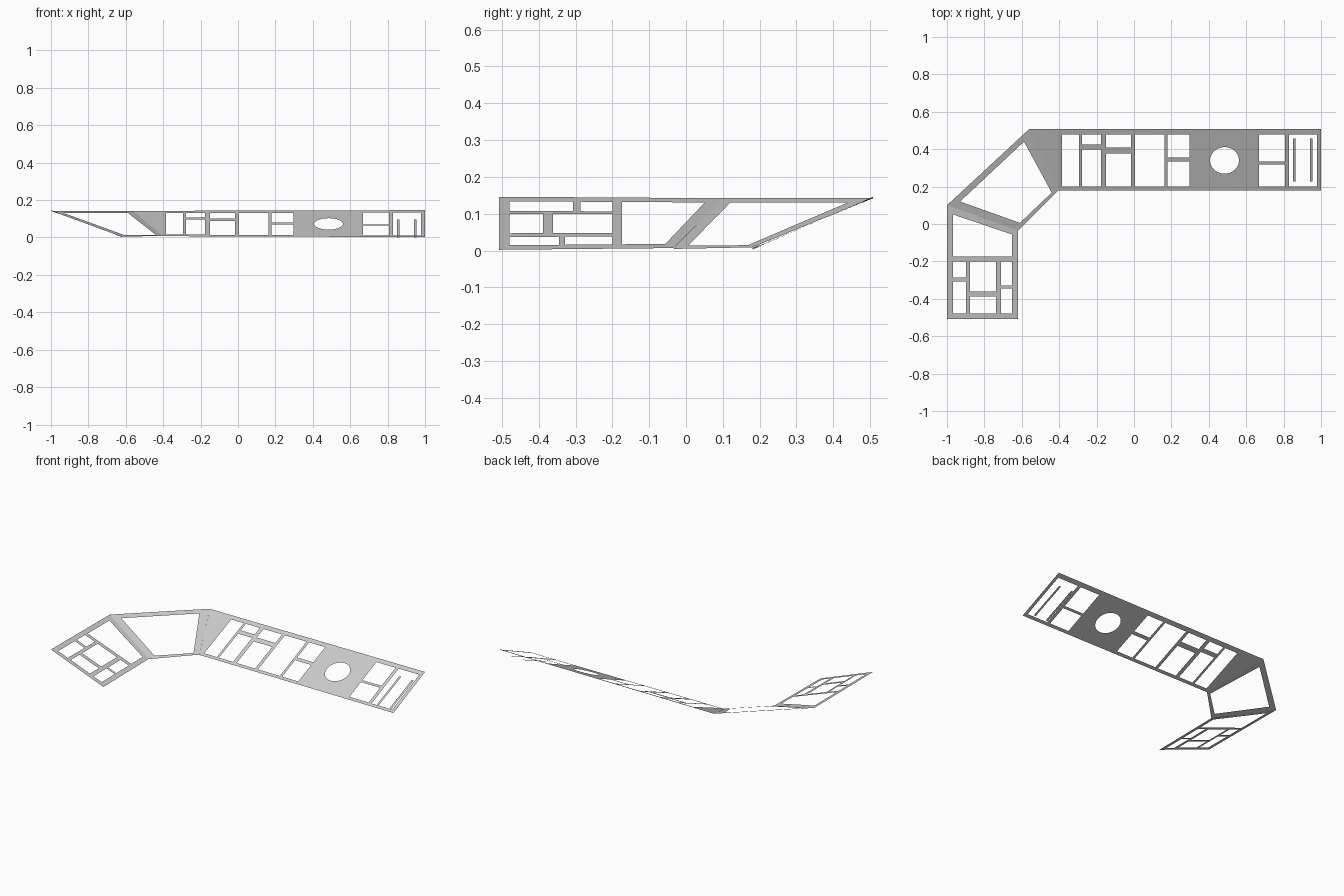
import bpy, bmesh, math

if "Cube" in bpy.data.objects:
    bpy.data.objects.remove(bpy.data.objects["Cube"])


def rect(x0, x1, y0, y1):
    return [(x0, y0), (x1, y0), (x1, y1), (x0, y1)]


def sheet(name, outline, holes, height):
    """Flat sheet with cut-outs; height(x, y) tilts it into place."""
    bm = bmesh.new()
    for loop in [outline] + holes:
        vs = [bm.verts.new((x, y, 0)) for x, y in loop]
        for a, b in zip(vs, vs[1:] + vs[:1]):
            bm.edges.new((a, b))
    bmesh.ops.triangle_fill(bm, use_beauty=True, edges=bm.edges[:], normal=(0, 0, 1))
    for f in bm.faces:
        f.normal_update()
        if f.normal.z < 0:
            f.normal_flip()
    for v in bm.verts:
        v.co.z = height(v.co.x, v.co.y)
    me = bpy.data.meshes.new(name)
    bm.to_mesh(me)
    bm.free()
    ob = bpy.data.objects.new(name, me)
    bpy.context.collection.objects.link(ob)
    return ob


LOW, HIGH = 0.007, 0.142      # front and back edge heights at the corner


def slope(t, far):
    """Height across a panel; the slope steepens slightly at the far end."""
    lo, hi = LOW - 0.005 * far, HIGH + 0.004 * far
    return lo + (hi - lo) * t


def right_z(x, y):
    return slope((y - 0.18) / 0.328, max(0, (x + 0.4) / 1.4))


def left_z(x, y):
    return slope((-0.62 - x) / 0.38, max(0, -y / 0.508))


def corner_z(x, y):
    d = 0.68 * x - 0.733 * y
    return LOW + (HIGH - LOW) * (-0.403 - d) / 0.349


# shared fold corners
outer_l, outer_r = (-1, 0.10), (-0.56, 0.508)
inner_r, inner_l = (-0.405, 0.18), (-0.62, -0.035)

# right panel: columns of bays, each split by an optional cross bar
F, B = 0.20, 0.479
columns = [(-0.385, -0.294, None), (-0.278, -0.176, (0.398, 0.425)),
           (-0.150, -0.016, (0.377, 0.409)), (0.005, 0.163, None),
           (0.180, 0.297, (0.334, 0.356)), (0.668, 0.807, (0.318, 0.334)),
           (0.829, 0.979, None)]
holes = []
for x0, x1, bar in columns:
    if bar:
        holes += [rect(x0, x1, F, bar[0]), rect(x0, x1, bar[1], B)]
    else:
        holes.append(rect(x0, x1, F, B))
# round dial opening
holes.append([(0.484 + 0.077 * math.cos(a), 0.34 + 0.071 * math.sin(a))
              for a in (math.tau * i / 48 for i in range(48))])
sheet("right_panel", [inner_r, (1, 0.18), (1, 0.508), outer_r], holes, right_z)

# corner panel
sheet("corner_panel", [outer_l, inner_l, inner_r, outer_r],
      [[(-0.93, 0.12), (-0.61, 0.006), (-0.44, 0.168), (-0.588, 0.44)]], corner_z)

# left panel: one slanted bay and three split columns
holes = [[(-0.968, 0.051), (-0.968, -0.174), (-0.652, -0.174), (-0.652, -0.056)]]
for x0, x1, b0, b1 in [(-0.968, -0.898, -0.307, -0.286),
                       (-0.877, -0.738, -0.388, -0.361),
                       (-0.711, -0.652, -0.345, -0.329)]:
    holes += [rect(x0, x1, -0.479, b0), rect(x0, x1, b1, -0.20)]
sheet("left_panel", [outer_l, (-1, -0.508), (-0.62, -0.508), inner_l], holes, left_z)

# slot strips sunk below the end bay
for i, x in enumerate((0.856, 0.947)):
    sheet(f"slot_strip_{i + 1}", rect(x - 0.007, x + 0.007, 0.227, 0.457), [],
          lambda x, y: (y - 0.227) * 0.42)
